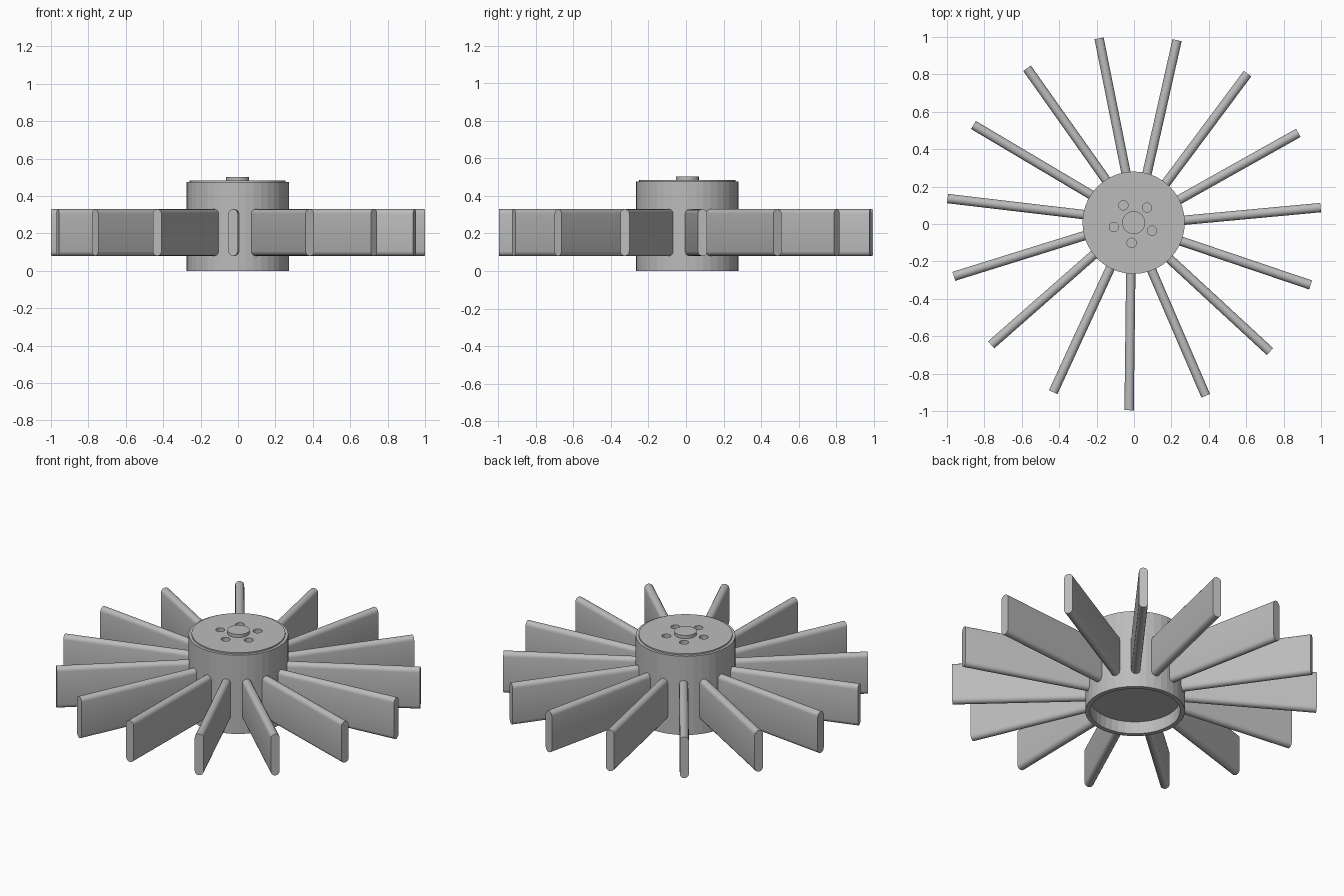
import bpy, bmesh
from math import sin, cos, pi, radians
from mathutils import Matrix, Vector

cube = bpy.data.objects.get("Cube")
if cube:
    bpy.data.objects.remove(cube, do_unlink=True)

CENTER = Vector((-0.002, 0.007, 0))

grey = bpy.data.materials.new("plain grey")
grey.use_nodes = True
grey.diffuse_color = (0.5, 0.5, 0.5, 1)
grey.node_tree.nodes["Principled BSDF"].inputs["Base Color"].default_value = (0.5, 0.5, 0.5, 1)


def loft(name, rings, smooth=None):
    """Skin a list of equal-sized point rings and cap both ends."""
    bm = bmesh.new()
    loops = [[bm.verts.new(p) for p in ring] for ring in rings]
    for a, b in zip(loops, loops[1:]):
        for i in range(len(a)):
            j = (i + 1) % len(a)
            bm.faces.new((a[i], a[j], b[j], b[i]))
    bm.faces.new(loops[0])
    bm.faces.new(loops[-1])
    bmesh.ops.recalc_face_normals(bm, faces=bm.faces)
    mesh = bpy.data.meshes.new(name)
    bm.to_mesh(mesh)
    bm.free()
    mesh.materials.append(grey)
    obj = bpy.data.objects.new(name, mesh)
    bpy.context.collection.objects.link(obj)
    if smooth:
        bpy.ops.object.select_all(action='DESELECT')
        obj.select_set(True)
        bpy.context.view_layer.objects.active = obj
        bpy.ops.object.shade_smooth_by_angle(angle=radians(smooth))
    return obj


def lathe(name, profile, sides, at=CENTER):
    """Turn a (radius, height) profile around a vertical axis."""
    angles = [2 * pi * i / sides for i in range(sides)]
    return loft(name, [[at + Vector((r * cos(a), r * sin(a), z)) for a in angles]
                       for r, z in profile])


# Hub: drum with a shallow recess below and a raised lid on top
hub = lathe("hub", [(0.247, 0.075), (0.247, 0), (0.2735, 0), (0.2735, 0.476),
                    (0.257, 0.476), (0.257, 0.484)], 40)

# Five blind bolt holes around the shaft
for i in range(5):
    a = radians(48.5 + 72 * i)
    spot = CENTER + Vector((cos(a), sin(a), 0)) * 0.108
    cutter = lathe("hole_cutter", [(0.025, 0.45), (0.025, 0.52)], 20, spot)
    cutter.hide_render = True
    cut = hub.modifiers.new("bolt_hole", 'BOOLEAN')
    cut.operation = 'DIFFERENCE'
    cut.solver = 'EXACT'
    cut.object = cutter
    bpy.context.view_layer.objects.active = hub
    bpy.ops.object.modifier_apply(modifier=cut.name)
    bpy.data.objects.remove(cutter, do_unlink=True)

# Shaft end
lathe("shaft_end", [(0.0615, 0.46), (0.0615, 0.503)], 24)

# Fifteen straight blades with rounded upper and lower edges
HALF, LOW, HIGH, STEPS = 0.025, 0.08, 0.33, 8
section = []
for base, start in ((HIGH - HALF, 0), (LOW + HALF, pi)):
    for k in range(STEPS + 1):
        a = start + pi * k / STEPS
        section.append((HALF * cos(a) - 0.012, base + HALF * sin(a)))

for i in range(15):
    turn = Matrix.Translation(CENTER) @ Matrix.Rotation(radians(5.3 + 24 * i), 4, 'Z')
    rings = [[turn @ Vector((r, y, z)) for y, z in section] for r in (0.25, 1.003)]
    loft(f"blade_{i + 1}", rings, smooth=35)
